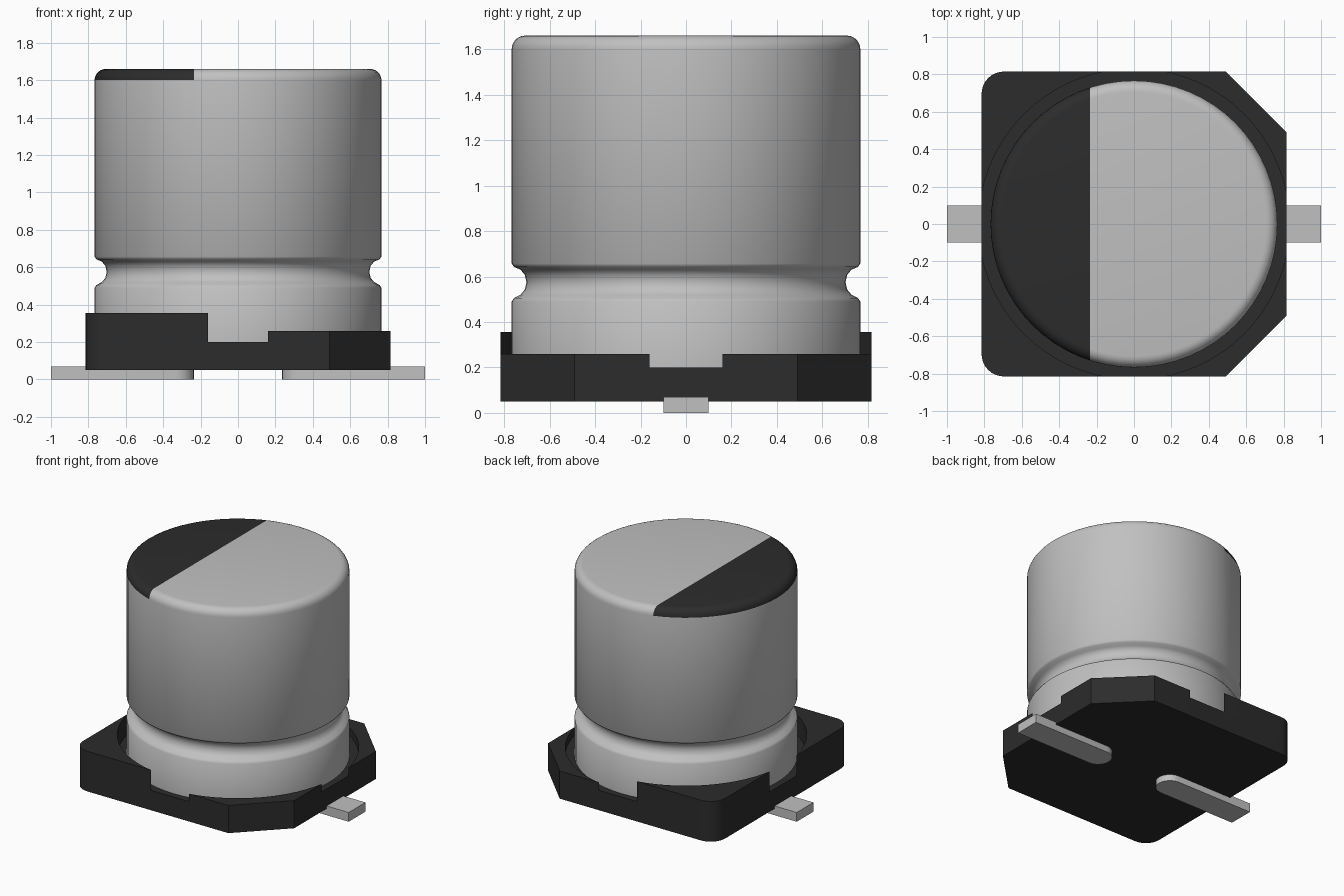
import bpy, bmesh, math

cube = bpy.data.objects.get("Cube")
if cube:
    bpy.data.objects.remove(cube, do_unlink=True)


def material(name, rgb):
    m = bpy.data.materials.new(name)
    m.use_nodes = True
    m.diffuse_color = (*rgb, 1)
    m.node_tree.nodes["Principled BSDF"].inputs["Base Color"].default_value = (*rgb, 1)
    return m


aluminium = material("aluminium grey", (0.53, 0.53, 0.53))
black = material("matte black", (0.025, 0.025, 0.025))
tin = material("tin grey", (0.53, 0.53, 0.53))


def finish(name, bm, mats, angle=35):
    bmesh.ops.recalc_face_normals(bm, faces=bm.faces[:])
    me = bpy.data.meshes.new(name)
    bm.to_mesh(me)
    bm.free()
    for m in mats:
        me.materials.append(m)
    ob = bpy.data.objects.new(name, me)
    bpy.context.collection.objects.link(ob)
    bpy.ops.object.select_all(action="DESELECT")
    ob.select_set(True)
    bpy.context.view_layer.objects.active = ob
    bpy.ops.object.shade_smooth_by_angle(angle=math.radians(angle))
    return ob


def prism(bm, outline, z0, z1):
    low = [bm.verts.new((x, y, z0)) for x, y in outline]
    high = [bm.verts.new((x, y, z1)) for x, y in outline]
    n = len(outline)
    bm.faces.new(low[::-1])
    bm.faces.new(high)
    for i in range(n):
        j = (i + 1) % n
        bm.faces.new((low[i], low[j], high[j], high[i]))


def arc(cx, cy, r, a0, a1, steps):
    """Points on an arc, angles in degrees."""
    angles = [math.radians(a0 + (a1 - a0) * i / steps) for i in range(steps + 1)]
    return [(cx + r * math.cos(a), cy + r * math.sin(a)) for a in angles]


# Can: lathed profile with a rolled groove and a rounded top edge
R, TOP, FILLET, SIDES = 0.767, 1.66, 0.06, 64
STRIPE_X = -0.235
profile = [(R, 0.2), (R, 0.49), (0.757, 0.505), (0.728, 0.52), (0.709, 0.543),
           (0.702, 0.575), (0.709, 0.607), (0.728, 0.63), (0.757, 0.642), (R, 0.657)]
profile += arc(R - FILLET, TOP - FILLET, FILLET, 0, 90, 6)

bm = bmesh.new()
rings = []
for r, z in profile:
    rings.append([bm.verts.new((r * math.cos(2 * math.pi * i / SIDES),
                                r * math.sin(2 * math.pi * i / SIDES), z))
                  for i in range(SIDES)])
for a, b in zip(rings, rings[1:]):
    for i in range(SIDES):
        j = (i + 1) % SIDES
        bm.faces.new((a[i], a[j], b[j], b[i]))
bm.faces.new(rings[0][::-1])
bm.faces.new(rings[-1])

# Polarity mark: cut the top along a straight line and paint one side
cap = [f for f in bm.faces if min(v.co.z for v in f.verts) > TOP - FILLET - 0.001]
geom = cap + list({e for f in cap for e in f.edges}) + list({v for f in cap for v in f.verts})
bmesh.ops.bisect_plane(bm, geom=geom, plane_co=(STRIPE_X, 0, 0), plane_no=(1, 0, 0))
for f in bm.faces:
    on_top = min(v.co.z for v in f.verts) > TOP - FILLET - 0.001
    if on_top and f.calc_center_median().x < STRIPE_X:
        f.material_index = 1
finish("can", bm, [aluminium, black])

# Base: floor plate plus four corner walls around a round recess
H, CUT, CORNER, NOTCH = 0.815, 0.49, 0.12, 0.16
FLOOR, RECESS = 0.2, math.hypot(0.815, 0.16)


def corner_points(sx, sy):
    """Outer corner running from the x side to the y side."""
    if sx > 0:
        pts = [(H, CUT), (CUT, H)]
    else:
        pts = arc(H - CORNER, H - CORNER, CORNER, 0, 90, 8)
    return [(sx * x, sy * y) for x, y in pts]


bm = bmesh.new()
outline = (corner_points(1, 1) + corner_points(-1, 1)[::-1]
           + corner_points(-1, -1) + corner_points(1, -1)[::-1])
prism(bm, outline, 0.05, FLOOR)
a0 = math.degrees(math.atan2(NOTCH, H))
for sx, height in ((1, 0.26), (-1, 0.355)):
    for sy in (1, -1):
        inner = [(sx * x, sy * y) for x, y in arc(0, 0, RECESS, 90 - a0, a0, 14)]
        prism(bm, corner_points(sx, sy) + inner, FLOOR, height)
finish("base", bm, [black], 30)

# Leads: flat strips with a rounded inner end
for side, s in (("left", 1), ("right", -1)):
    bm = bmesh.new()
    strip = [(1, -0.1), (1, 0.1)] + arc(0.335, 0, 0.1, 90, 270, 12)
    prism(bm, [(s * x, y) for x, y in strip], 0, 0.07)
    finish(side + "_lead", bm, [tin], 30)
